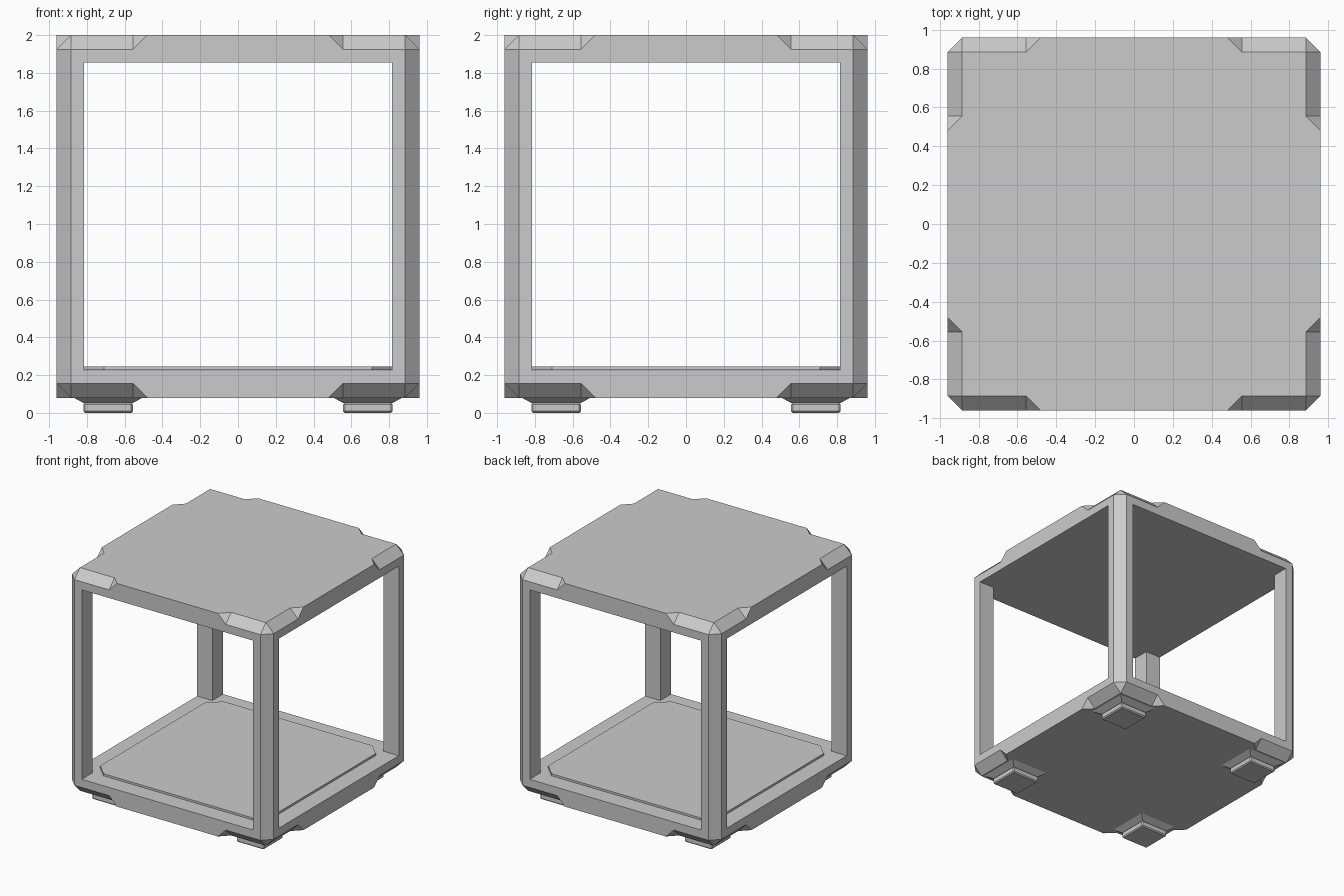
import bpy, bmesh
from mathutils import Matrix

if "Cube" in bpy.data.objects:
    bpy.data.objects.remove(bpy.data.objects["Cube"])

H, C, E, F, I = 0.96, 0.885, 0.555, 0.48, 0.815   # half size, chamfer line, chamfer end, taper end, opening
MID = 1.04                                        # height of the cube centre


def finish(name, bm, loc=(0, 0, 0)):
    me = bpy.data.meshes.new(name)
    bm.to_mesh(me)
    bm.free()
    ob = bpy.data.objects.new(name, me)
    ob.location = loc
    bpy.context.collection.objects.link(ob)
    return ob


def mirror(ob, axes, centre=None):
    m = ob.modifiers.new("mirror", 'MIRROR')
    m.use_axis = axes
    m.merge_threshold = 0.0005
    if centre:
        m.mirror_object = centre


def face(bm, pts):
    bm.faces.new([bm.verts.new(p) for p in pts])


# Frame: one eighth of the open cube, mirrored on all three axes
bm = bmesh.new()
face(bm, [(0, 0, H), (H, 0, H), (H, F, H), (C, E, H), (C, C, H), (E, C, H), (F, H, H), (0, H, H)])
face(bm, [(0, 0, I), (H, 0, I), (H, I, I), (I, I, I), (I, H, I), (0, H, I)])
face(bm, [(C, C, H), (H, C, C), (C, H, C)])
face(bm, [(C, H, C), (H, C, C), (H, C, 0), (C, H, 0)])
sides = [
    [(0, H, H), (F, H, H), (E, H, C), (C, H, C), (C, H, 0), (I, H, 0), (I, H, I), (0, H, I)],  # outer face
    [(E, C, H), (C, C, H), (C, H, C), (E, H, C)],                                              # edge chamfer
    [(E, C, H), (E, H, C), (F, H, H)],                                                         # chamfer end
    [(I, I, 0), (I, H, 0), (I, H, I), (I, I, I)],                                              # post inside
]
for s in sides:
    face(bm, s)
    face(bm, [(y, x, z) for x, y, z in s])
# split points so that neighbouring faces share vertices along the lintel
bmesh.ops.remove_doubles(bm, verts=bm.verts, dist=1e-4)
bmesh.ops.recalc_face_normals(bm, faces=bm.faces)
top = max(bm.faces, key=lambda f: f.calc_center_median().z)
if top.normal.z < 0:
    bmesh.ops.reverse_faces(bm, faces=bm.faces)
frame = finish("cube_frame", bm, (0, 0, MID))
mirror(frame, (True, True, True))

# Thin floor panel with clipped corners
bm = bmesh.new()
k = 0.71
face(bm, [(I, -k, 0.228), (I, k, 0.228), (k, I, 0.228), (-k, I, 0.228),
          (-I, k, 0.228), (-I, -k, 0.228), (-k, -I, 0.228), (k, -I, 0.228)])
ext = bmesh.ops.extrude_face_region(bm, geom=bm.faces[:])
bmesh.ops.translate(bm, vec=(0, 0, 0.018),
                    verts=[v for v in ext["geom"] if isinstance(v, bmesh.types.BMVert)])
bmesh.ops.recalc_face_normals(bm, faces=bm.faces)
finish("floor_panel", bm)

# Feet: tapered mount and bevelled pad under each corner
P = 0.6875
for sx, side in ((-1, "left"), (1, "right")):
    for sy, end in ((-1, "front"), (1, "back")):
        bm = bmesh.new()
        bmesh.ops.create_cube(bm, size=1)
        for v in bm.verts:
            half = 0.185 if v.co.z > 0 else 0.13
            v.co.x *= 2 * half
            v.co.y *= 2 * half
            v.co.z = 0.082 if v.co.z > 0 else 0.052
        finish(f"foot_mount_{end}_{side}", bm, (sx * P, sy * P, 0))

        bm = bmesh.new()
        bmesh.ops.create_cube(bm, size=1, matrix=Matrix.Diagonal((0.262, 0.262, 0.054, 1)))
        bmesh.ops.bevel(bm, geom=bm.edges[:], offset=0.009, segments=1, affect='EDGES')
        finish(f"foot_pad_{end}_{side}", bm, (sx * P, sy * P, 0.027))
